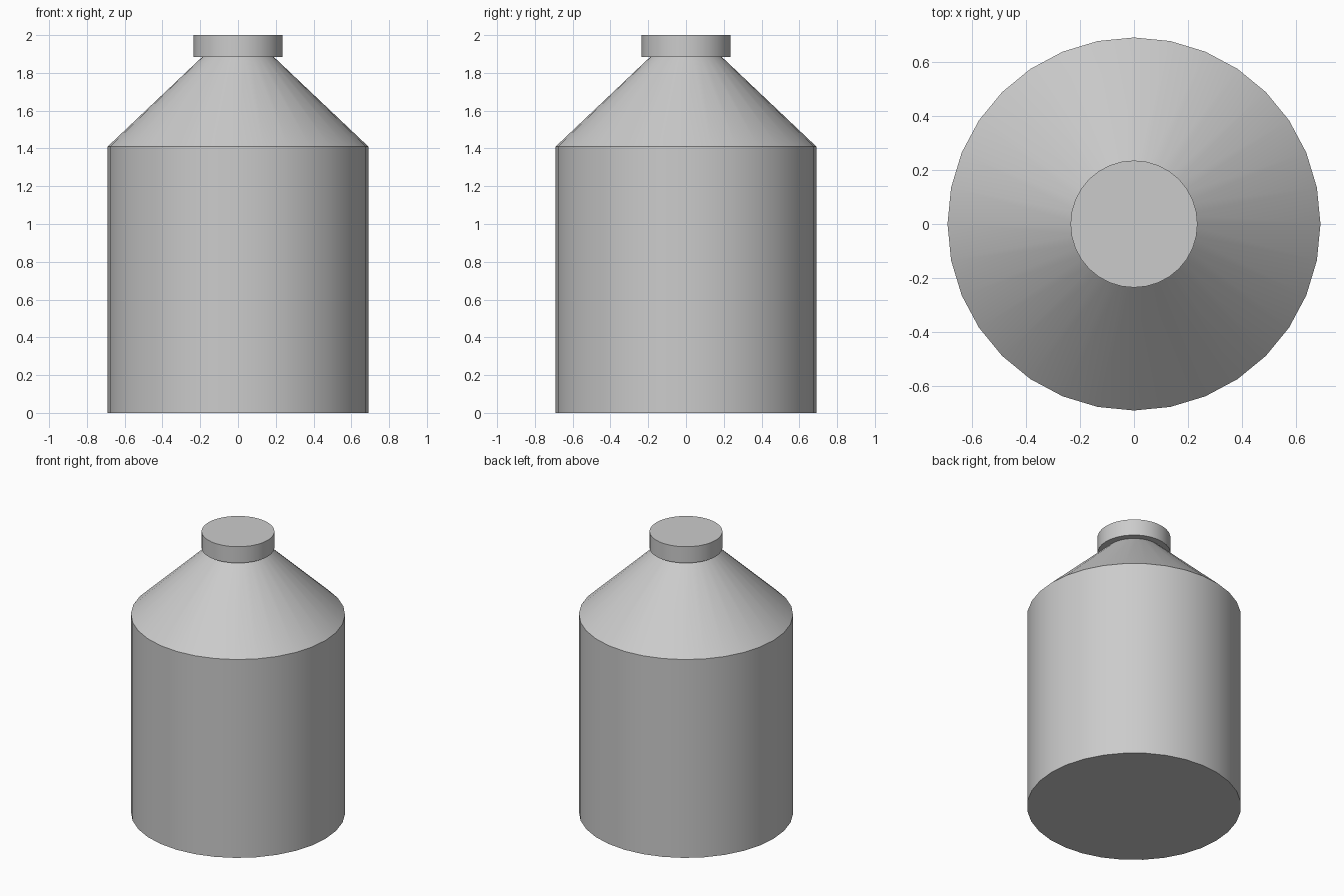
import bpy, bmesh
from math import cos, sin, tau, radians

if "Cube" in bpy.data.objects:
    bpy.data.objects.remove(bpy.data.objects["Cube"])

SIDES = 32


def lathe(name, profile):
    """Revolve (radius, z) points around z and close both ends."""
    bm = bmesh.new()
    rings = [[bm.verts.new((r * cos(tau * i / SIDES), r * sin(tau * i / SIDES), z))
              for i in range(SIDES)] for r, z in profile]
    for low, high in zip(rings, rings[1:]):
        for i in range(SIDES):
            j = (i + 1) % SIDES
            bm.faces.new((low[i], low[j], high[j], high[i]))
    bm.faces.new(rings[0][::-1])
    bm.faces.new(rings[-1])
    mesh = bpy.data.meshes.new(name)
    bm.to_mesh(mesh)
    bm.free()
    obj = bpy.data.objects.new(name, mesh)
    bpy.context.collection.objects.link(obj)
    bpy.ops.object.select_all(action='DESELECT')
    obj.select_set(True)
    bpy.context.view_layer.objects.active = obj
    bpy.ops.object.shade_smooth_by_angle(angle=radians(30))
    return obj


# Cylindrical body with sloping conical shoulder
lathe("bottle_body", [(0.69, 0), (0.69, 1.41), (0.19, 1.884)])

# Flat cap overhanging the top of the shoulder
lathe("cap", [(0.235, 1.884), (0.235, 2.0)])
